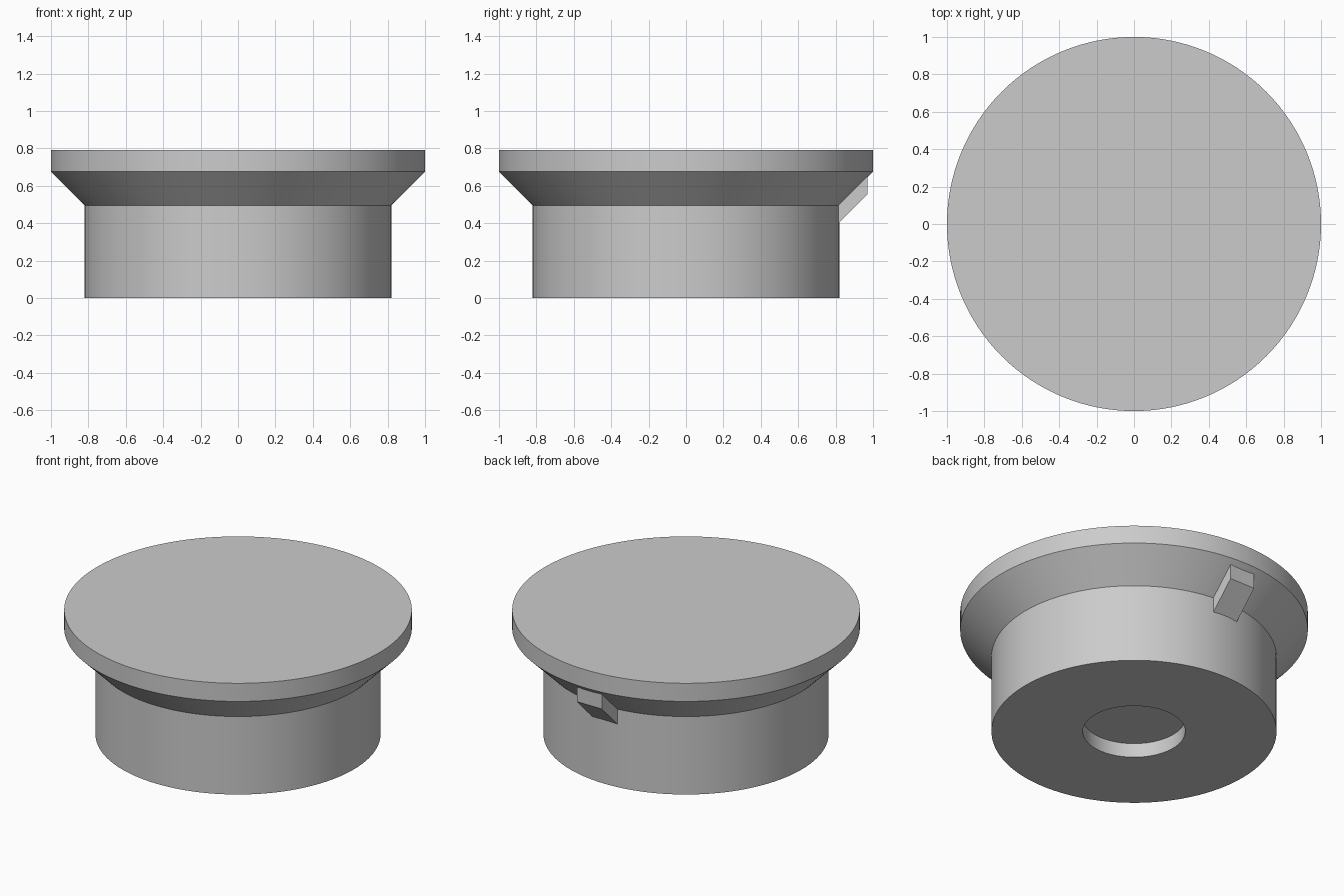
import bpy, bmesh
from math import radians, pi

cube = bpy.data.objects.get("Cube")
if cube:
    bpy.data.objects.remove(cube, do_unlink=True)

grey = bpy.data.materials.new("plain grey")
grey.use_nodes = True
colour = (0.6, 0.6, 0.6, 1)
grey.diffuse_color = colour
grey.node_tree.nodes["Principled BSDF"].inputs["Base Color"].default_value = colour


def add_object(name, bm):
    bmesh.ops.recalc_face_normals(bm, faces=bm.faces)
    mesh = bpy.data.meshes.new(name)
    bm.to_mesh(mesh)
    bm.free()
    mesh.materials.append(grey)
    obj = bpy.data.objects.new(name, mesh)
    bpy.context.collection.objects.link(obj)
    return obj


# Round body: wide rim, sloped collar, straight plug and shallow bottom recess
profile = [(0, 0.79), (1, 0.79), (1, 0.675), (0.82, 0.495),
           (0.82, 0), (0.295, 0), (0.295, 0.09), (0, 0.09)]
bm = bmesh.new()
verts = [bm.verts.new((r, 0, z)) for r, z in profile]
edges = [bm.edges.new(pair) for pair in zip(verts, verts[1:])]
bmesh.ops.spin(bm, geom=verts + edges, cent=(0, 0, 0), axis=(0, 0, 1),
               angle=2 * pi, steps=128)
bmesh.ops.remove_doubles(bm, verts=bm.verts, dist=0.0001)
body = add_object("cap_body", bm)
bpy.ops.object.select_all(action='DESELECT')
body.select_set(True)
bpy.context.view_layer.objects.active = body
bpy.ops.object.shade_smooth_by_angle(angle=radians(30))

# Slanted locating tab under the collar at the back
half_width = 0.088
section = [(0.75, 0.335), (0.97, 0.555), (0.97, 0.68), (0.75, 0.46)]
bm = bmesh.new()
side = bm.faces.new([bm.verts.new((-half_width, y, z)) for y, z in section])
extruded = bmesh.ops.extrude_face_region(bm, geom=[side], use_keep_orig=True)
moved = [g for g in extruded["geom"] if isinstance(g, bmesh.types.BMVert)]
bmesh.ops.translate(bm, verts=moved, vec=(2 * half_width, 0, 0))
add_object("locating_tab", bm)
